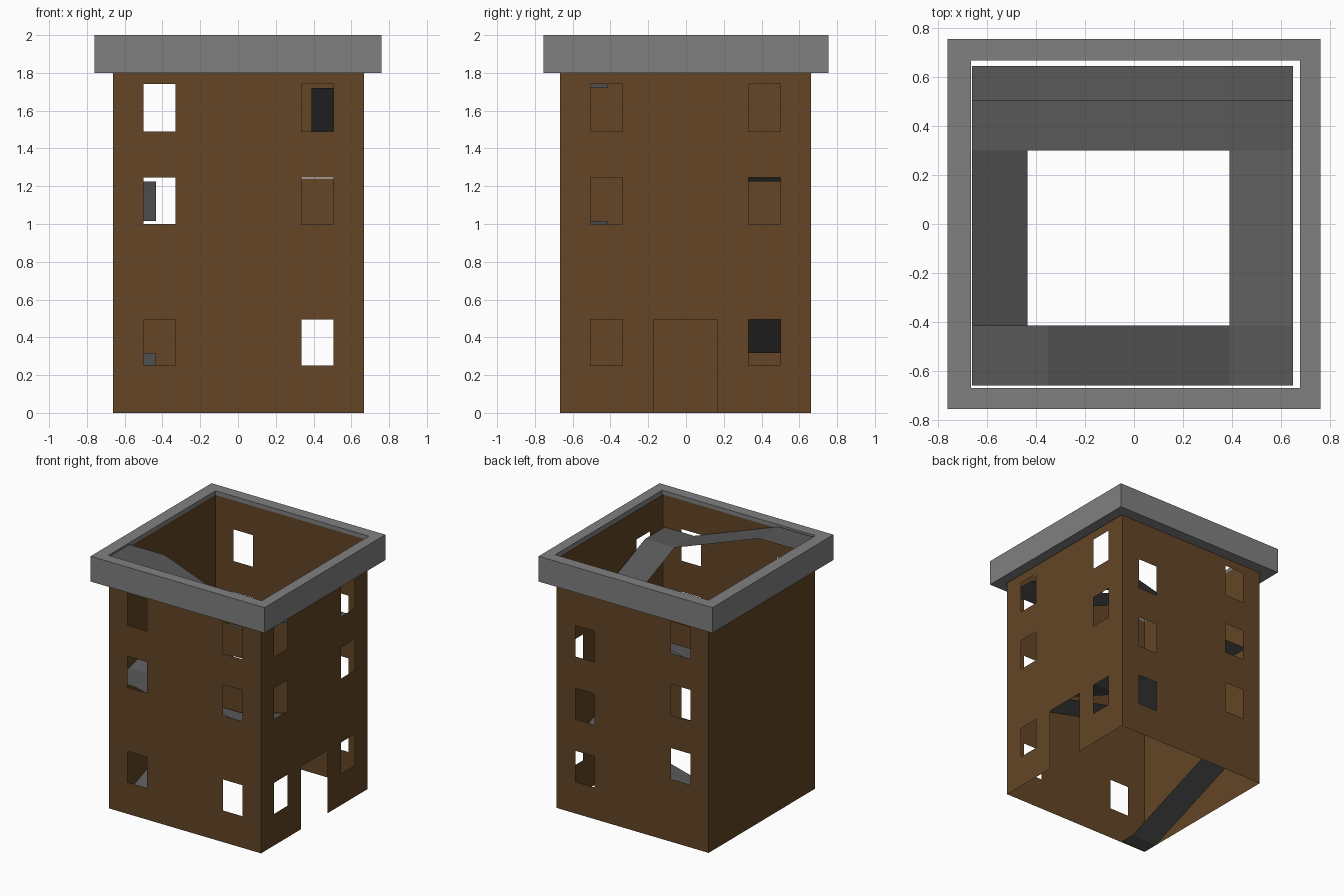
import bpy, bmesh

if "Cube" in bpy.data.objects:
    bpy.data.objects.remove(bpy.data.objects["Cube"])

def material(name, rgb):
    m = bpy.data.materials.new(name)
    m.diffuse_color = (*rgb, 1)
    m.use_nodes = True
    m.node_tree.nodes["Principled BSDF"].inputs["Base Color"].default_value = m.diffuse_color
    return m

BROWN = material("brown_wall", (0.125, 0.060, 0.019))
GREY = material("grey_stone", (0.216, 0.216, 0.216))
DARK = material("dark_grey_stair", (0.098, 0.098, 0.098))

def finish(bm, name, mat):
    bmesh.ops.remove_doubles(bm, verts=bm.verts, dist=1e-5)
    me = bpy.data.meshes.new(name)
    bm.to_mesh(me)
    bm.free()
    me.materials.append(mat)
    ob = bpy.data.objects.new(name, me)
    bpy.context.collection.objects.link(ob)
    return ob

def quad(bm, pts):
    bm.faces.new([bm.verts.new(p) for p in pts])

# Thin wall sheet with rectangular openings (u0, u1, z0, z1)
def wall(name, place, u0, u1, holes, flip):
    bm = bmesh.new()
    us = sorted({u0, u1} | {h[i] for h in holes for i in (0, 1)})
    zs = sorted({0.0, WALL_TOP} | {h[i] for h in holes for i in (2, 3)})
    for a, b in zip(us, us[1:]):
        for c, d in zip(zs, zs[1:]):
            um, zm = (a + b) / 2, (c + d) / 2
            if any(h[0] < um < h[1] and h[2] < zm < h[3] for h in holes):
                continue
            pts = [place(a, c), place(b, c), place(b, d), place(a, d)]
            quad(bm, pts[::-1] if flip else pts)
    finish(bm, name, BROWN)

WALL_TOP = 1.97
X0, X1, Y0, Y1 = -0.661, 0.668, -0.666, 0.661
ROWS = [(0.25, 0.495), (1.0, 1.245), (1.49, 1.74)]
LOW_ROWS = [(0.25, 0.495), (0.745, 0.99), (1.24, 1.485)]
STAGGER = [(0.495, 0.74), (1.0, 1.245), (1.49, 1.74)]

def column(u0, u1, rows):
    return [(u0, u1, a, b) for a, b in rows]

# Four walls: front, back and right have windows, right also has the door
wall("front_wall", lambda u, z: (u, Y0, z), X0, X1,
     column(-0.5, -0.33, ROWS) + column(0.335, 0.505, ROWS), False)
wall("back_wall", lambda u, z: (u, Y1, z), X0, X1,
     column(-0.5, -0.33, STAGGER) + column(0.335, 0.505, LOW_ROWS), True)
wall("right_wall", lambda u, z: (X1, u, z), Y0, Y1,
     column(-0.505, -0.335, ROWS) + column(0.33, 0.5, ROWS)
     + [(-0.17, 0.165, 0.0, 0.495)], False)
wall("left_wall", lambda u, z: (X0, u, z), Y0, Y1, [], True)

# Parapet ring around the top
bm = bmesh.new()
outer = [(-0.76, -0.755), (0.76, -0.755), (0.76, 0.755), (-0.76, 0.755)]
inner = [(-0.664, -0.669), (0.677, -0.669), (0.677, 0.666), (-0.664, 0.666)]
LO, HI = 1.8, 2.0
for i in range(4):
    j = (i + 1) % 4
    a, b, c, d = outer[i], outer[j], inner[j], inner[i]
    quad(bm, [(*a, HI), (*b, HI), (*c, HI), (*d, HI)])
    quad(bm, [(*d, LO), (*c, LO), (*b, LO), (*a, LO)])
    quad(bm, [(*a, LO), (*b, LO), (*b, HI), (*a, HI)])
    quad(bm, [(*c, LO), (*d, LO), (*d, HI), (*c, HI)])
finish(bm, "parapet_ring", GREY)

# Spiral ramp: thin sheets along the walls with flat corner landings
L, LI, R, RI = -0.66, -0.435, 0.648, 0.39
F, FI, BI = -0.658, -0.415, 0.30

def sheet(bm, xa, xb, ya, yb, z, along=None, z2=None):
    z2 = z if z2 is None else z2
    def h(end_x, end_y):
        return z2 if (end_x if along == "x" else end_y) else z
    quad(bm, [(xa, ya, h(0, 0)), (xb, ya, h(1, 0)),
              (xb, yb, h(1, 1)), (xa, yb, h(0, 1))])

def flight(name, back, start_y, z_start, z_left, z_back, z_right, z_front, front_end):
    bm = bmesh.new()
    sheet(bm, L, LI, start_y, BI, z_start, "y", z_left)      # left ramp
    sheet(bm, L, LI, BI, back, z_left)                       # back left landing
    sheet(bm, LI, RI, BI, back, z_left, "x", z_back)         # back ramp
    sheet(bm, RI, R, BI, back, z_back)                       # back right landing
    sheet(bm, RI, R, FI, BI, z_right, "y", z_back)           # right ramp
    sheet(bm, RI, R, F, FI, z_right)                         # front right landing
    sheet(bm, front_end, RI, F, FI, z_front, "x", z_right)   # front ramp
    sheet(bm, L, front_end, F, FI, z_front)                  # front left landing
    finish(bm, name, DARK)

flight("lower_ramp", 0.645, -0.535, 0.002, 0.318, 0.53, 0.82, 1.015, LI)
flight("upper_ramp", 0.505, FI, 1.015, 1.225, 1.43, 1.72, 1.99, -0.35)

# Flat step at the foot of the ramp
bm = bmesh.new()
sheet(bm, L, LI, F, -0.535, 0.002)
finish(bm, "ramp_foot", DARK)
